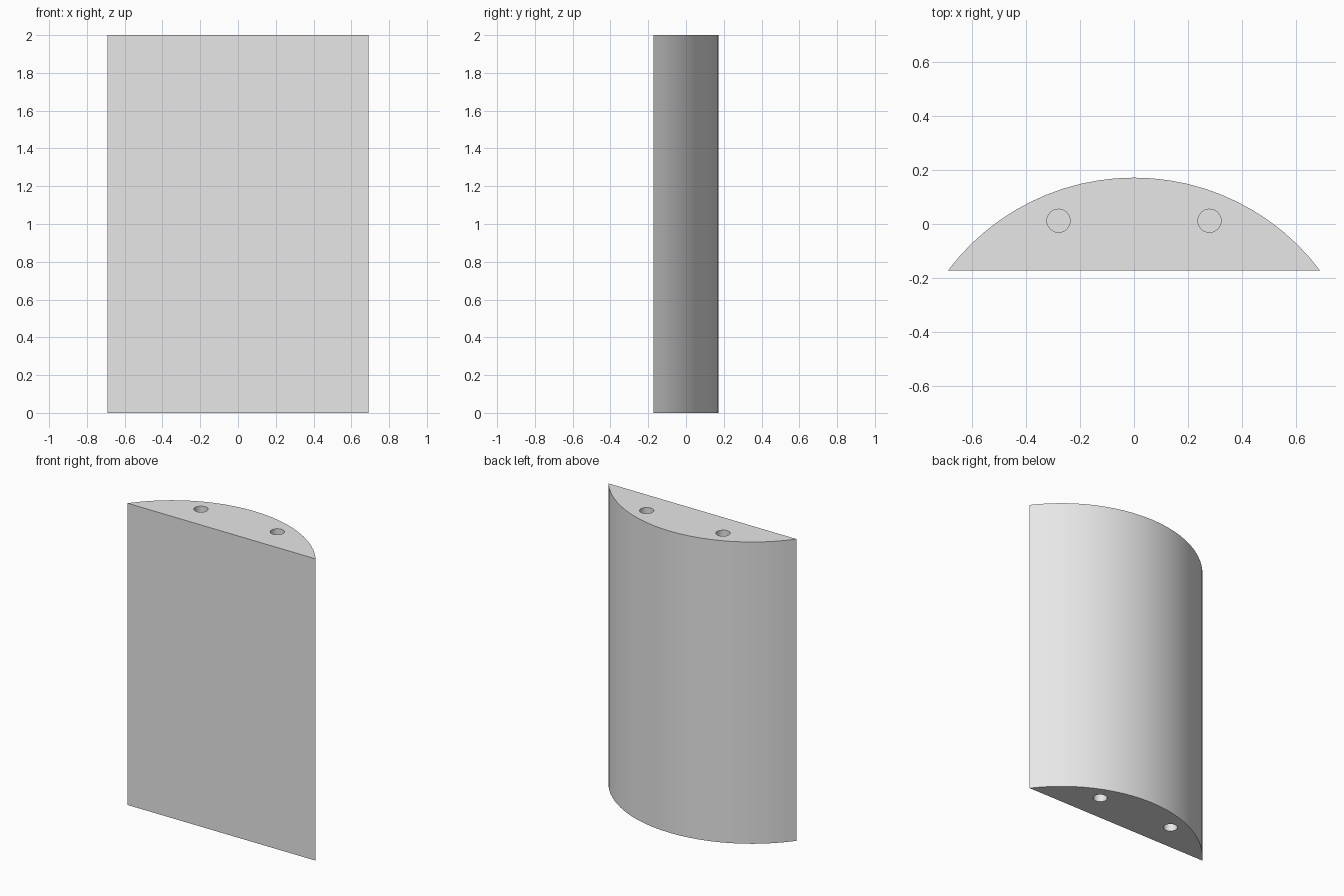
import bpy, bmesh
from math import sin, cos, asin

HALF_WIDTH, HALF_DEPTH, HEIGHT = 0.69, 0.172, 2.0
HOLE_X, HOLE_Y, HOLE_RADIUS, HOLE_DEPTH = 0.28, 0.012, 0.043, 0.2
ARC_STEPS = 24

cube = bpy.data.objects.get("Cube")
if cube:
    bpy.data.objects.remove(cube, do_unlink=True)

grey = bpy.data.materials.new("plain grey")
grey.use_nodes = True
colour = (0.8, 0.8, 0.8, 1)
grey.diffuse_color = colour
grey.node_tree.nodes["Principled BSDF"].inputs["Base Color"].default_value = colour

# Block: circular segment, flat at the front, extruded upwards
rise = 2 * HALF_DEPTH
radius = (HALF_WIDTH ** 2 + rise ** 2) / (2 * rise)
half_angle = asin(HALF_WIDTH / radius)
bm = bmesh.new()
profile = []
for i in range(ARC_STEPS + 1):
    a = half_angle * (1 - 2 * i / ARC_STEPS)
    profile.append(bm.verts.new((radius * sin(a), HALF_DEPTH - radius + radius * cos(a), 0)))
base = bm.faces.new(profile)
extruded = bmesh.ops.extrude_face_region(bm, geom=[base])
top = [g for g in extruded["geom"] if isinstance(g, bmesh.types.BMVert)]
bmesh.ops.translate(bm, verts=top, vec=(0, 0, HEIGHT))
bmesh.ops.recalc_face_normals(bm, faces=bm.faces)
mesh = bpy.data.meshes.new("curved_block")
bm.to_mesh(mesh)
bm.free()
mesh.materials.append(grey)
block = bpy.data.objects.new("curved_block", mesh)
bpy.context.collection.objects.link(block)
bpy.context.view_layer.objects.active = block

# Blind peg holes in both ends
for side in (-1, 1):
    for end in (0, HEIGHT):
        bpy.ops.mesh.primitive_cylinder_add(vertices=32, radius=HOLE_RADIUS, depth=2 * HOLE_DEPTH,
                                            location=(side * HOLE_X, HOLE_Y, end))
        cutter = bpy.context.object
        cutter.name = "hole_cutter"
        cutter.hide_render = True
        cutter.data.materials.append(grey)
        bpy.context.view_layer.objects.active = block
        cut = block.modifiers.new("peg_hole", "BOOLEAN")
        cut.operation = "DIFFERENCE"
        cut.solver = "EXACT"
        cut.object = cutter
        bpy.ops.object.modifier_apply(modifier=cut.name)
        bpy.data.objects.remove(cutter, do_unlink=True)

# Smooth the curved walls, keep the rims sharp
bpy.ops.object.select_all(action="DESELECT")
block.select_set(True)
bpy.context.view_layer.objects.active = block
bpy.ops.object.shade_smooth_by_angle(angle=0.5)
